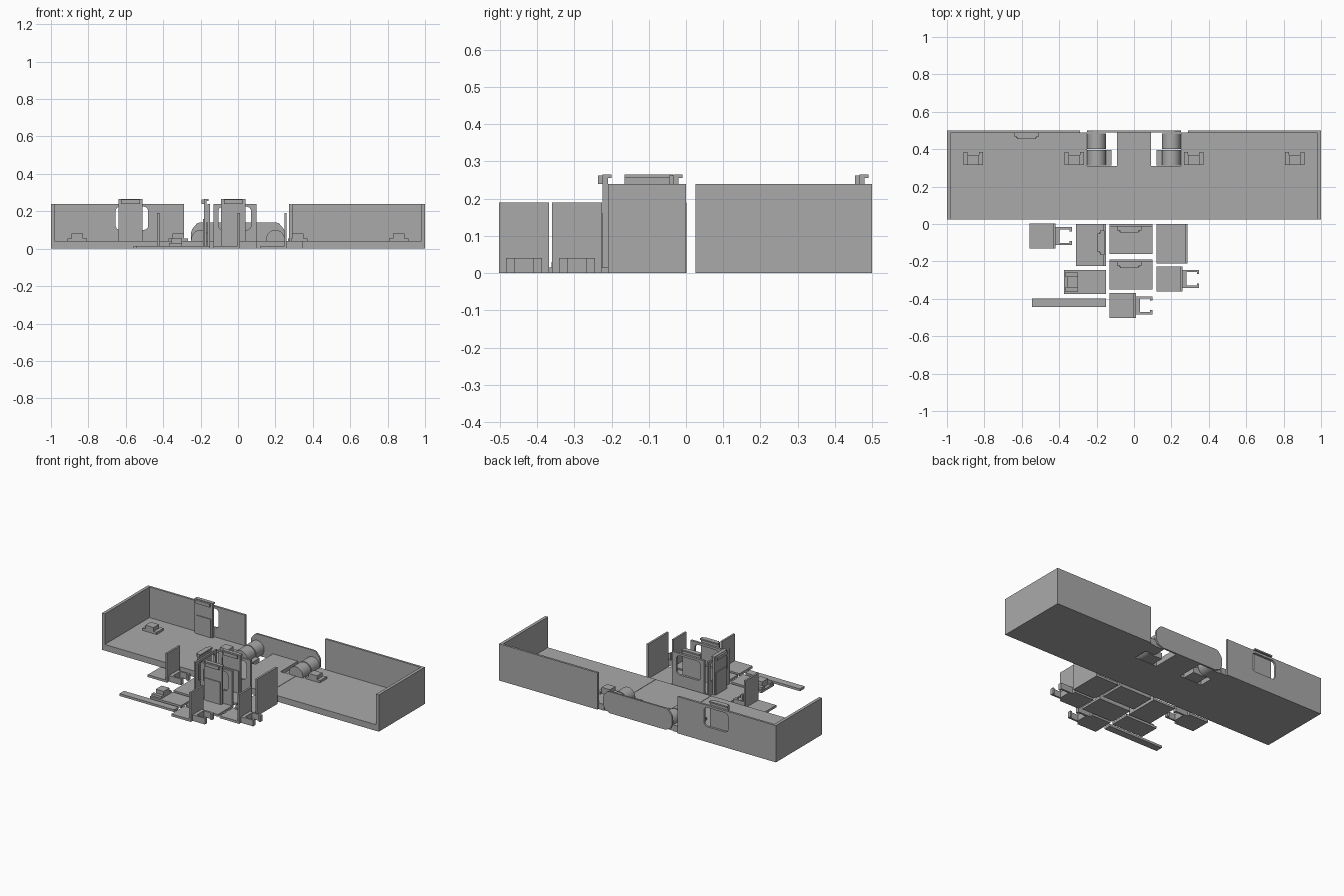
import bpy, bmesh, math
from mathutils import Matrix, Vector

if "Cube" in bpy.data.objects:
    bpy.data.objects.remove(bpy.data.objects["Cube"])

grey = bpy.data.materials.new("plain_grey")
grey.diffuse_color = (0.4, 0.4, 0.4, 1)
grey.use_nodes = True
grey.node_tree.nodes["Principled BSDF"].inputs["Base Color"].default_value = grey.diffuse_color


def add_mesh(name, bm):
    bmesh.ops.recalc_face_normals(bm, faces=bm.faces)
    me = bpy.data.meshes.new(name)
    bm.to_mesh(me)
    bm.free()
    me.materials.append(grey)
    ob = bpy.data.objects.new(name, me)
    bpy.context.collection.objects.link(ob)
    return ob


def boxes(name, spans, m=Matrix()):
    """One object from spans (x0, x1, y0, y1, z0, z1)."""
    bm = bmesh.new()
    for x0, x1, y0, y1, z0, z1 in spans:
        c = Vector((x0 + x1, y0 + y1, z0 + z1)) / 2
        s = Matrix.Diagonal((x1 - x0, y1 - y0, z1 - z0, 1))
        bmesh.ops.create_cube(bm, size=1, matrix=m @ Matrix.Translation(c) @ s)
    return add_mesh(name, bm)


def prism(name, pts, y0, y1, m=Matrix()):
    """Outline in x and z, extruded along y."""
    bm = bmesh.new()
    f = bm.faces.new([bm.verts.new(m @ Vector((x, y0, z))) for x, z in pts])
    out = bmesh.ops.extrude_face_region(bm, geom=[f])
    d = m.to_3x3() @ Vector((0, y1 - y0, 0))
    bmesh.ops.translate(bm, vec=d, verts=[v for v in out["geom"] if isinstance(v, bmesh.types.BMVert)])
    return add_mesh(name, bm)


def round_rect(x0, x1, z0, z1, r, n=5):
    pts = []
    for k, (cx, cz) in enumerate([(x1 - r, z1 - r), (x0 + r, z1 - r), (x0 + r, z0 + r), (x1 - r, z0 + r)]):
        for i in range(n):
            a = math.pi / 2 * (k + i / (n - 1))
            pts.append((cx + r * math.cos(a), cz + r * math.sin(a)))
    return pts


def place(x, y, turn=0):
    return Matrix.Translation((x, y, 0)) @ Matrix.Rotation(math.radians(turn), 4, 'Z')


def window_wall(name, u0, u1, top, thick, m):
    """Wall whose front face is on local y = 0, with a rounded window."""
    wall = boxes(name, [(u0, u1, 0, thick, 0, top)], m)
    cutter = prism("window_cutter", round_rect(-0.08, 0.095, 0.10, 0.225, 0.025), -0.05, 0.05, m)
    mod = wall.modifiers.new("window", 'BOOLEAN')
    mod.operation, mod.solver, mod.object = 'DIFFERENCE', 'EXACT', cutter
    bpy.context.view_layer.objects.active = wall
    bpy.ops.object.modifier_apply(modifier=mod.name)
    bpy.data.objects.remove(cutter)


def shutter(name, m, base):
    """Sliding panel with a raised lower plate and a hooked top lip."""
    boxes(name, [(-0.065, 0.065, -0.02, -0.006, base, 0.265),
                 (-0.055, 0.055, -0.025, -0.02, base, 0.16)], m)
    prism(name + "_lip", [(-0.065, 0.24), (0.065, 0.24), (0.065, 0.265), (-0.065, 0.265)], -0.02, -0.006, m)
    boxes(name + "_hook", [(-0.065, 0.065, -0.02, 0.004, 0.256, 0.265),
                           (-0.05, 0.05, -0.032, -0.02, 0.24, 0.262)], m)


def floor_clip(name, m, z=0.04):
    boxes(name, [(-0.03, 0.03, -0.035, 0.02, z, z + 0.04),
                 (-0.052, -0.03, -0.035, 0.035, z, z + 0.015),
                 (0.03, 0.052, -0.035, 0.035, z, z + 0.015),
                 (-0.052, 0.052, -0.012, 0.012, z, z + 0.015)], m)


# Long tray: floor with notch at the hinges, end walls and rear walls
spans = [(-1, 1, 0.025, 0.31, 0, 0.04), (-0.09, 0.09, 0.31, 0.49, 0, 0.04)]
for s in (-1, 1):
    a, b = sorted((s * 1, s * 0.25))
    spans.append((a, b, 0.31, 0.49, 0, 0.04))
boxes("tray_floor", spans)
for s, side in ((-1, "left"), (1, "right")):
    a, b = sorted((s, s * 0.98))
    boxes(side + "_end_wall", [(a, b, 0.025, 0.5, 0, 0.24)])
    # Thin fold line on the floor
    boxes(side + "_fold_line", [(s * 0.2 - 0.002, s * 0.2 + 0.002, 0.025, 0.31, 0.04, 0.042)])
    for x in (0.86, 0.32):
        floor_clip(side + "_floor_clip", place(s * x, 0.35))
boxes("right_rear_wall", [(0.29, 1, 0.486, 0.5, 0, 0.24)])
rear = place(-0.575, 0.486)
window_wall("left_rear_wall", -0.425, 0.285, 0.24, 0.014, rear)
shutter("rear_shutter", rear, 0.04)

# Short middle panel with sloped top corners
half = [(0.20, 0), (0.235, 0.015), (0.25, 0.045), (0.25, 0.09), (0.245, 0.105), (0.22, 0.135), (0.205, 0.14)]
prism("middle_rear_panel", half + [(-x, z) for x, z in reversed(half)], 0.489, 0.5)

# Hinge knuckles with arms to the neighbouring floor
for s, side in ((-1, "left"), (1, "right")):
    for part, y0, y1, arm in (("front", 0.312, 0.395, 0.12), ("rear", 0.402, 0.485, 0.27)):
        pts = [(s * 0.2 + 0.05 * math.cos(i * math.tau / 32), 0.05 + 0.05 * math.sin(i * math.tau / 32))
               for i in range(32)]
        ob = prism(f"{side}_{part}_knuckle", pts, y0, y1)
        bpy.context.view_layer.objects.active = ob
        ob.select_set(True)
        bpy.ops.object.shade_smooth_by_angle()
        ob.select_set(False)
        a, b = sorted((s * 0.2, s * arm))
        boxes(f"{side}_{part}_hinge_arm", [(a, b, y0, y1, 0, 0.04)])

# Small bases with an upright on the right and an open clip beside it
T = 0.015
for name, x, y in (("left_small", -0.42, -0.065), ("right_small", 0.26, -0.293), ("front_small", 0.01, -0.435)):
    m = place(x, y)
    boxes(name + "_base", [(-0.14, 0, -0.067, 0.067, 0, T)], m)
    boxes(name + "_upright", [(-0.012, 0, -0.067, 0.067, 0, 0.19)], m)
    boxes(name + "_clip", [(0, 0.022, -0.048, 0.048, 0, 0.04),
                           (0.022, 0.088, 0.036, 0.048, 0, 0.04),
                           (0.022, 0.088, -0.048, -0.036, 0, 0.04),
                           (0.076, 0.088, 0.025, 0.036, 0, 0.04),
                           (0.076, 0.088, -0.036, -0.025, 0, 0.04)], m)

# Windowed uprights on bases
for name, y in (("back_center", 0.0), ("front_center", -0.19)):
    boxes(name + "_base", [(-0.13, 0.10, y - 0.16, y, 0, T)])
    m = place(-0.025, y - 0.014)
    window_wall(name + "_wall", -0.105, 0.125, 0.24, 0.014, m)
    shutter(name + "_shutter", m, T)
boxes("left_center_base", [(-0.31, -0.15, -0.225, 0, 0, T)])
m = place(-0.162, -0.10, -90)
window_wall("left_center_wall", -0.10, 0.125, 0.24, 0.012, m)
shutter("left_center_shutter", m, T)

# Plain upright on a base
boxes("right_center_base", [(0.12, 0.285, -0.21, 0, 0, T)])
boxes("right_center_wall", [(0.272, 0.285, -0.21, 0, 0, 0.24)])

# Flat plate with a clip, and a loose strip
boxes("clip_plate", [(-0.375, -0.15, -0.375, -0.245, 0, T)])
floor_clip("plate_clip", place(-0.335, -0.31, 90), T)
boxes("loose_strip", [(-0.545, -0.15, -0.445, -0.398, 0, T)])

# Front limit of the small parts keeps the layout centred
boxes("front_edge_lip", [(-0.13, 0.01, -0.5, -0.49, 0, T)])
